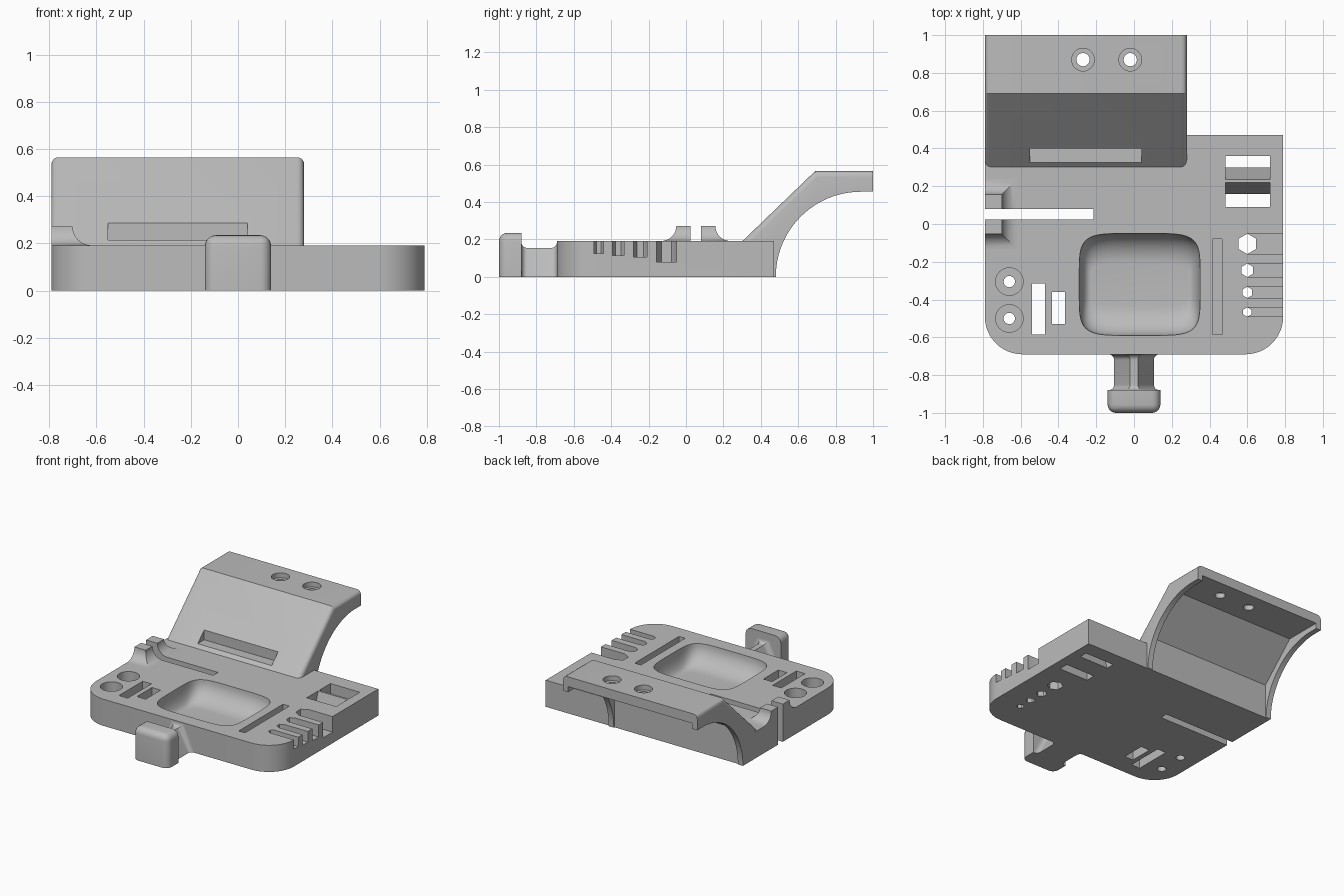
import bpy, bmesh
from math import sin, cos, pi, radians, copysign

cube = bpy.data.objects.get("Cube")
if cube:
    bpy.data.objects.remove(cube)

grey = bpy.data.materials.new("plain grey")
grey.use_nodes = True
grey.diffuse_color = (0.5, 0.5, 0.5, 1)
grey.node_tree.nodes["Principled BSDF"].inputs["Base Color"].default_value = (0.5, 0.5, 0.5, 1)

TOP = 0.192      # plate top
LEFT, RIGHT = -0.79, 0.79
ARM_R = 0.28     # inner side of the arm
LOW, HIGH = -0.1, 0.3


def loft(name, rings, bevel=0, pick=None):
    """Skin a list of equal rings, cap both ends, optionally round picked edges."""
    bm = bmesh.new()
    rows = [[bm.verts.new(p) for p in ring] for ring in rings]
    n = len(rows[0])
    for a, b in zip(rows, rows[1:]):
        for i in range(n):
            j = (i + 1) % n
            bm.faces.new((a[i], a[j], b[j], b[i]))
    bm.faces.new(rows[0])
    bm.faces.new(rows[-1])
    bmesh.ops.recalc_face_normals(bm, faces=bm.faces)
    bm.normal_update()
    if bevel:
        edges = [e for e in bm.edges if pick(e)]
        bmesh.ops.bevel(bm, geom=edges, offset=bevel, segments=5, profile=0.5, affect='EDGES')
    mesh = bpy.data.meshes.new(name)
    bm.to_mesh(mesh)
    bm.free()
    mesh.materials.append(grey)
    obj = bpy.data.objects.new(name, mesh)
    bpy.context.collection.objects.link(obj)
    return obj


def prism_z(name, pts, z0, z1):
    return loft(name, [[(x, y, z) for x, y in pts] for z in (z0, z1)])


def prism_x(name, pts, x0, x1, **kw):
    return loft(name, [[(x, y, z) for y, z in pts] for x in (x0, x1)], **kw)


def rect(x0, x1, y0, y1):
    return [(x0, y0), (x1, y0), (x1, y1), (x0, y1)]


def arc(cx, cy, r, a0, a1, n):
    return [(cx + r * cos(radians(a0 + (a1 - a0) * i / n)),
             cy + r * sin(radians(a0 + (a1 - a0) * i / n))) for i in range(n + 1)]


def circle(cx, cy, r, n=32, turn=0):
    return arc(cx, cy, r, turn, turn + 360, n)[:-1]


def cut(obj, cutter):
    cutter.hide_render = True
    mod = obj.modifiers.new("cut", 'BOOLEAN')
    mod.operation = 'DIFFERENCE'
    mod.solver = 'EXACT'
    mod.object = cutter
    bpy.context.view_layer.objects.active = obj
    bpy.ops.object.modifier_apply(modifier=mod.name)
    bpy.data.objects.remove(cutter)


def drill(obj, x, y, r, big, seat):
    """Through hole with a wide counterbore down to the seat height."""
    cut(obj, prism_z("bore", circle(x, y, r), LOW, 1))
    cut(obj, prism_z("counterbore", circle(x, y, big), seat, 1))


# Base plate with rounded front corners
outline = (arc(LEFT + 0.2, -0.49, 0.2, 180, 270, 12) + arc(RIGHT - 0.2, -0.49, 0.2, 270, 360, 12)
           + [(RIGHT, 0.47), (LEFT, 0.47)])
base = prism_z("base_plate", outline, 0, TOP)

# Bowl-shaped tray
def tray_ring(hx, hy, z):
    ring = []
    for i in range(64):
        a = 2 * pi * (i + 0.5) / 64
        c, s = cos(a), sin(a)
        ring.append((0.03 + hx * copysign(abs(c) ** 0.38, c), -0.32 + hy * copysign(abs(s) ** 0.38, s), z))
    return ring

steps = [pi / 2 * i / 10 for i in range(11)]
cut(base, loft("tray", [tray_ring(0.32, 0.27, HIGH)] + [
    tray_ring(0.32 - 0.06 * (1 - cos(a)), 0.27 - 0.16 * (1 - cos(a)), TOP - 0.14 * sin(a)) for a in steps]))

# Tool slots: two through, one blind
for x0, x1, y0, y1, floor in ((-0.54, -0.47, -0.585, -0.315, LOW), (-0.435, -0.365, -0.53, -0.36, LOW),
                              (0.415, 0.465, -0.585, -0.08, 0.08)):
    cut(base, prism_z("slot", rect(x0, x1, y0, y1), floor, HIGH))

# Counterbored holes in the front corner
for y in (-0.305, -0.5):
    drill(base, -0.66, y, 0.03, 0.073, 0.09)

# Hexagonal holes with open side channels
for y, r, floor in ((-0.105, 0.054, 0.08), (-0.245, 0.036, 0.105), (-0.362, 0.03, 0.115), (-0.466, 0.025, 0.125)):
    cut(base, prism_z("hex", circle(0.6, y, r, 6, 30), LOW, HIGH))
    cut(base, prism_z("channel", rect(0.6, 0.9, y - r, y + r), floor, HIGH))

# Twin windows separated by a wedge-shaped bar
for outer, low, high in ((0.09, 0.16, 0.22), (0.36, 0.30, 0.235)):
    cut(base, prism_x("window", [(outer, LOW), (low, LOW), (low, 0), (high, TOP), (high, HIGH), (outer, HIGH)],
                      0.485, 0.72))

# Raised cable guide with concave flared foot
def foot_ring(o, z):
    return [(x, y, z) for x, y in rect(LEFT, -0.7 + o, -0.052 - o, 0.157 + o)]

guide = loft("cable_guide", [foot_ring(0.08, TOP - 0.02)] + [
    foot_ring(0.08 * (1 - sin(a)), TOP + 0.08 * (1 - cos(a))) for a in steps])
for part in (base, guide):
    cut(part, prism_z("cable_slot", rect(-0.9, -0.215, 0.025, 0.08), LOW, 0.5))

# Overhanging rear arm with rounded upper side edges
profile = ([(0.295, 0.185), (0.69, 0.565), (1.0, 0.565), (1.0, 0.455)]
           + arc(0.935, 0, 0.455, 90, 180, 24) + [(0.45, 0), (0.42, 0.15)])

def upper_side(e):
    n = [f.normal for f in e.link_faces]
    return any(abs(v.x) > 0.9 for v in n) and any(v.z > 0.3 for v in n)

arm = prism_x("rear_arm", profile, LEFT, ARM_R, bevel=0.03, pick=upper_side)
cut(arm, prism_x("hollow", [(0.472, LOW), (0.472, 0.25), (0.725, 0.495), (1.1, 0.495), (1.1, LOW)],
                 LEFT + 0.04, ARM_R - 0.04))
cut(arm, prism_z("notch", rect(-0.55, 0.04, 0.2, 0.4), 0.215, 0.5))
for x in (-0.27, -0.02):
    drill(arm, x, 0.87, 0.035, 0.06, 0.53)

# Tapered neck, flared at both ends
def neck_ring(y, o):
    return [(-0.105 - o, y, 0), (0.105 + o, y, 0), (0.02 + o, y, 0.155 + o), (-0.02 - o, y, 0.155 + o)]

flare = [(0.03 * (1 - cos(a)), 0.03 * (1 - sin(a))) for a in steps]
neck = loft("front_neck", [neck_ring(-0.68, 0.03)] + [neck_ring(-0.69 - d, o) for d, o in flare]
            + [neck_ring(-0.88 + d, o) for d, o in reversed(flare)] + [neck_ring(-0.89, 0.03)])

# Rounded knob in front
def knob_edge(e):
    mid = (e.verts[0].co + e.verts[1].co) / 2
    return mid.z > 0.01 and mid.y < -0.881

knob = loft("front_knob", [[(x, y, z) for x, y in rect(-0.14, 0.14, -1.0, -0.88)] for z in (0, 0.235)],
            bevel=0.045, pick=knob_edge)

bpy.ops.object.select_all(action='DESELECT')
for part in (base, guide, arm, neck, knob):
    part.select_set(True)
bpy.context.view_layer.objects.active = base
bpy.ops.object.shade_smooth_by_angle(angle=radians(30))
